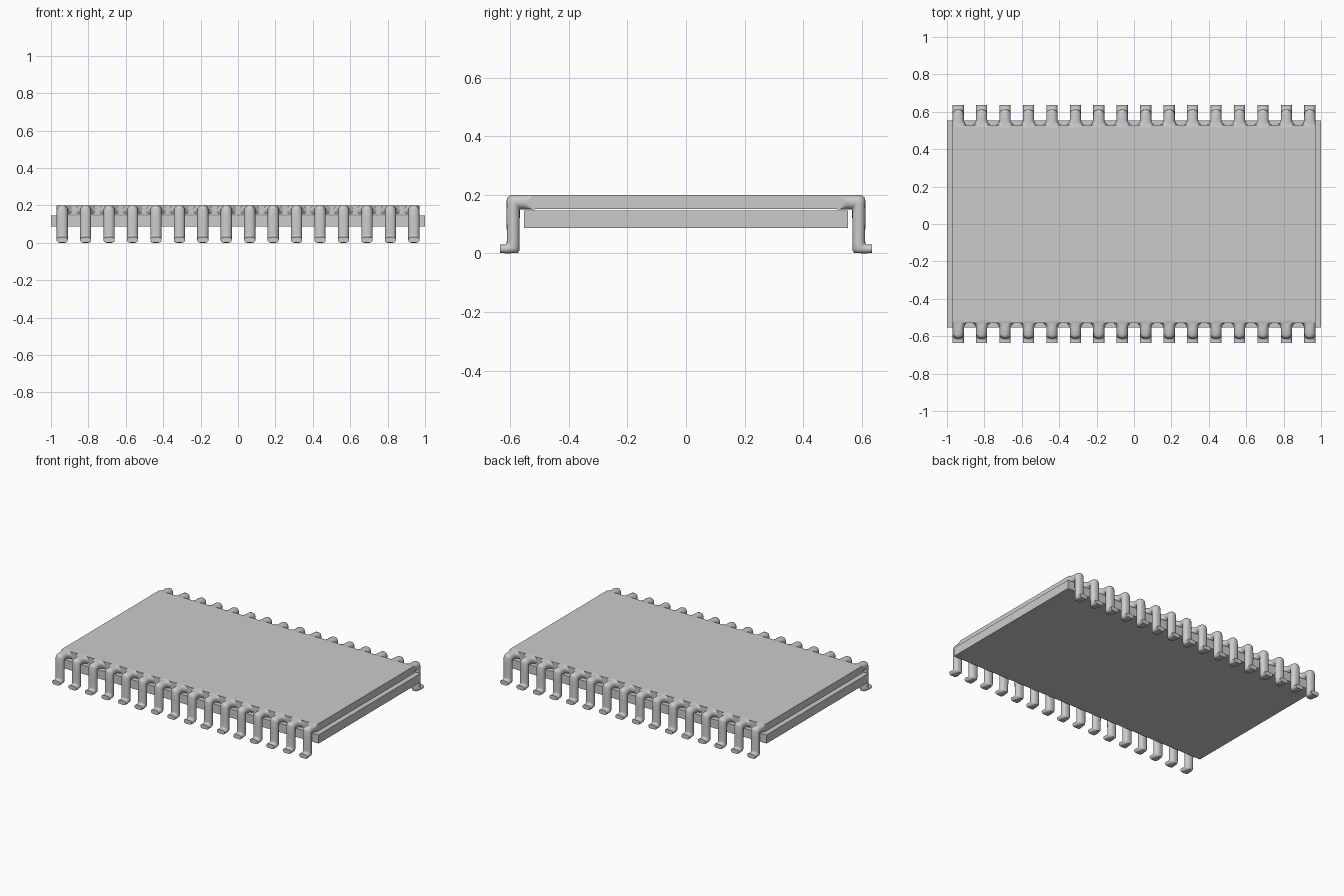
import bpy, bmesh, math
from mathutils import Vector

if "Cube" in bpy.data.objects:
    bpy.data.objects.remove(bpy.data.objects["Cube"])

PINS = 16
FIRST_X = 0.94
END_X = 0.97
SEG = 8  # segments per half-round side

# pin sections: outer (y, z), inner (y, z), half width
SECTIONS = [
    ((.515, .200), (.515, .150), .0630),
    ((.526, .200), (.526, .150), .0560),
    ((.530, .200), (.530, .150), .0460),
    ((.536, .200), (.536, .150), .0375),
    ((.545, .200), (.545, .150), .0320),
    ((.556, .200), (.556, .150), .0300),
    ((.592, .200), (.565, .150), .0300),
    ((.602, .197), (.566, .149), .0300),
    ((.609, .191), (.5665, .148), .0300),
    ((.612, .180), (.567, .146), .0300),
    ((.612, .130), (.567, .130), .0300),
    ((.611, .045), (.568, .025), .0300),
    ((.612, .035), (.568, .010), .0300),
    ((.617, .031), (.573, .002), .0300),
    ((.625, .030), (.610, .000), .0300),
    ((.635, .030), (.635, .002), .0300),
]


def slab(name, sx, sy, z0, z1):
    bpy.ops.mesh.primitive_cube_add(size=1, location=(0, 0, (z0 + z1) / 2))
    ob = bpy.context.object
    ob.name = name
    ob.scale = (sx, sy, z1 - z0)
    bpy.ops.object.transform_apply(location=True, scale=True)
    return ob


def add_pin(bm, cx):
    """Loft rounded sections along a bent lead."""
    rings = []
    for outer, inner, w in SECTIONS:
        a, b = Vector(outer), Vector(inner)
        mid, half = (a + b) / 2, (a - b) / 2
        r = min(w, half.length)
        ring = []
        for side in (1, -1):
            for i in range(SEG + 1):
                t = math.pi / 2 - math.pi * i / SEG
                x = cx + side * ((w - r) + r * math.cos(t))
                x = max(-END_X, min(END_X, x))
                p = mid + half * (math.sin(t) * side)
                ring.append(bm.verts.new((x, -p.x, p.y)))
        rings.append(ring)
    n = len(rings[0])
    for r0, r1 in zip(rings, rings[1:]):
        for i in range(n):
            j = (i + 1) % n
            bm.faces.new((r0[i], r0[j], r1[j], r1[i]))
    bm.faces.new(rings[0])
    bm.faces.new(rings[-1])


# chip body and upper plate
slab("lower_body", 2.0, 1.106, .087, .147)
slab("upper_plate", 2 * END_X, 1.056, .151, .200)

# row of pins, mirrored to the back
bm = bmesh.new()
for k in range(PINS):
    add_pin(bm, -FIRST_X + k * 2 * FIRST_X / (PINS - 1))
bmesh.ops.remove_doubles(bm, verts=bm.verts, dist=1e-5)
bmesh.ops.recalc_face_normals(bm, faces=bm.faces)
mesh = bpy.data.meshes.new("pins")
bm.to_mesh(mesh)
bm.free()
pins = bpy.data.objects.new("pins", mesh)
bpy.context.collection.objects.link(pins)
mirror = pins.modifiers.new("mirror_back", 'MIRROR')
mirror.use_axis = (False, True, False)
mirror.use_mirror_merge = False
bpy.ops.object.select_all(action='DESELECT')
pins.select_set(True)
bpy.context.view_layer.objects.active = pins
bpy.ops.object.shade_smooth_by_angle(angle=math.radians(45))
